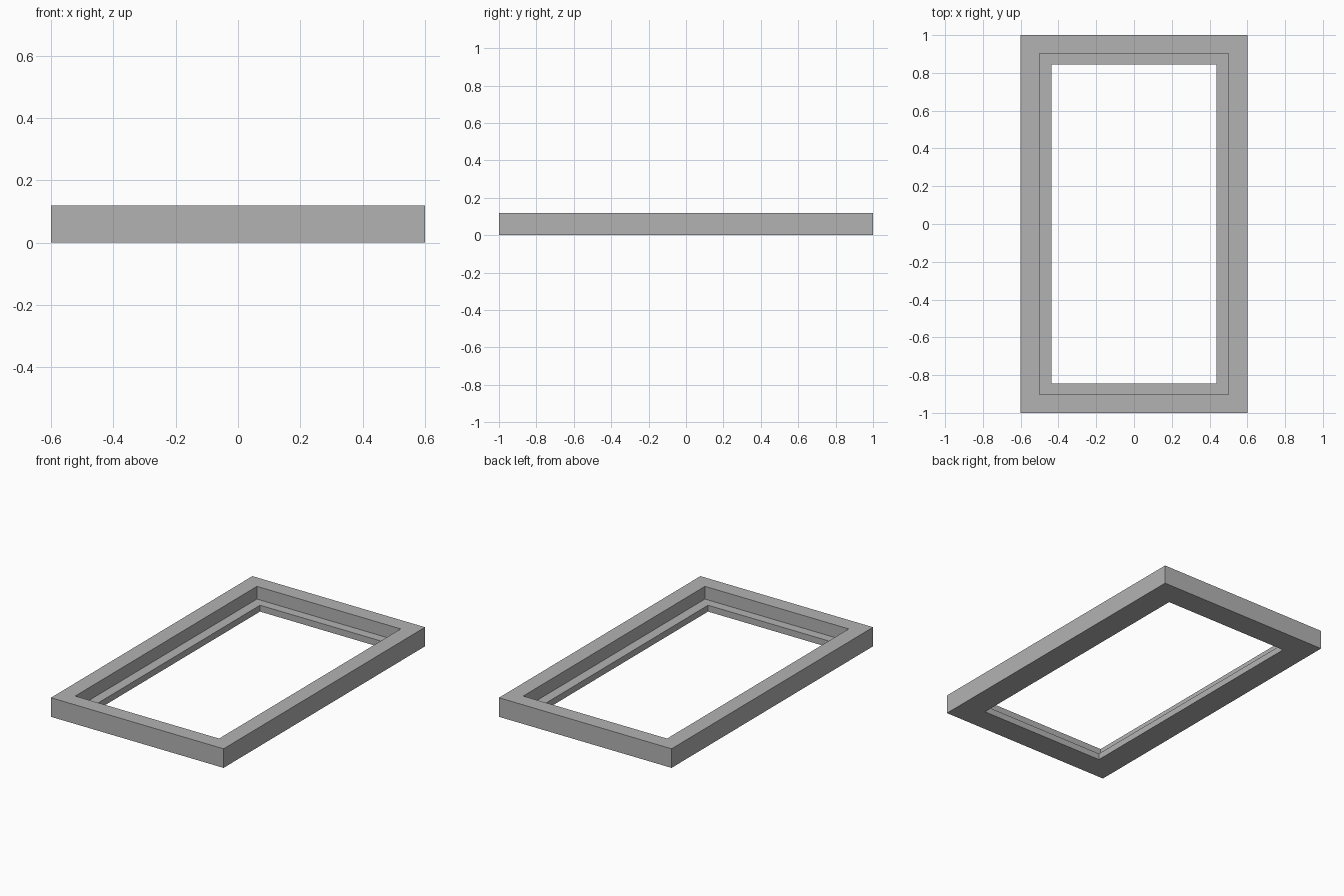
import bpy
import bmesh

cube = bpy.data.objects.get("Cube")
if cube:
    bpy.data.objects.remove(cube, do_unlink=True)

# Plain grey finish
grey = bpy.data.materials.new("plain grey")
grey.use_nodes = True
colour = (0.45, 0.45, 0.45, 1)
grey.diffuse_color = colour
grey.node_tree.nodes["Principled BSDF"].inputs["Base Color"].default_value = colour

# Rebated cross-section: half width, half length, height
profile = [
    (0.6, 1.0, 0.0),
    (0.6, 1.0, 0.12),
    (0.5, 0.902, 0.12),
    (0.5, 0.902, 0.04),
    (0.438, 0.844, 0.04),
    (0.438, 0.844, 0.0),
]
corners = [(-1, -1), (1, -1), (1, 1), (-1, 1)]

# Sweep the cross-section around the rectangle with mitred corners
bm = bmesh.new()
loops = [[bm.verts.new((sx * w, sy * l, z)) for sx, sy in corners]
         for w, l, z in profile]
for i, lower in enumerate(loops):
    upper = loops[(i + 1) % len(loops)]
    for j in range(4):
        k = (j + 1) % 4
        bm.faces.new((lower[j], lower[k], upper[k], upper[j]))
bmesh.ops.recalc_face_normals(bm, faces=bm.faces[:])

mesh = bpy.data.meshes.new("rebated_frame")
bm.to_mesh(mesh)
bm.free()
mesh.materials.append(grey)
frame = bpy.data.objects.new("rebated_frame", mesh)
bpy.context.collection.objects.link(frame)
